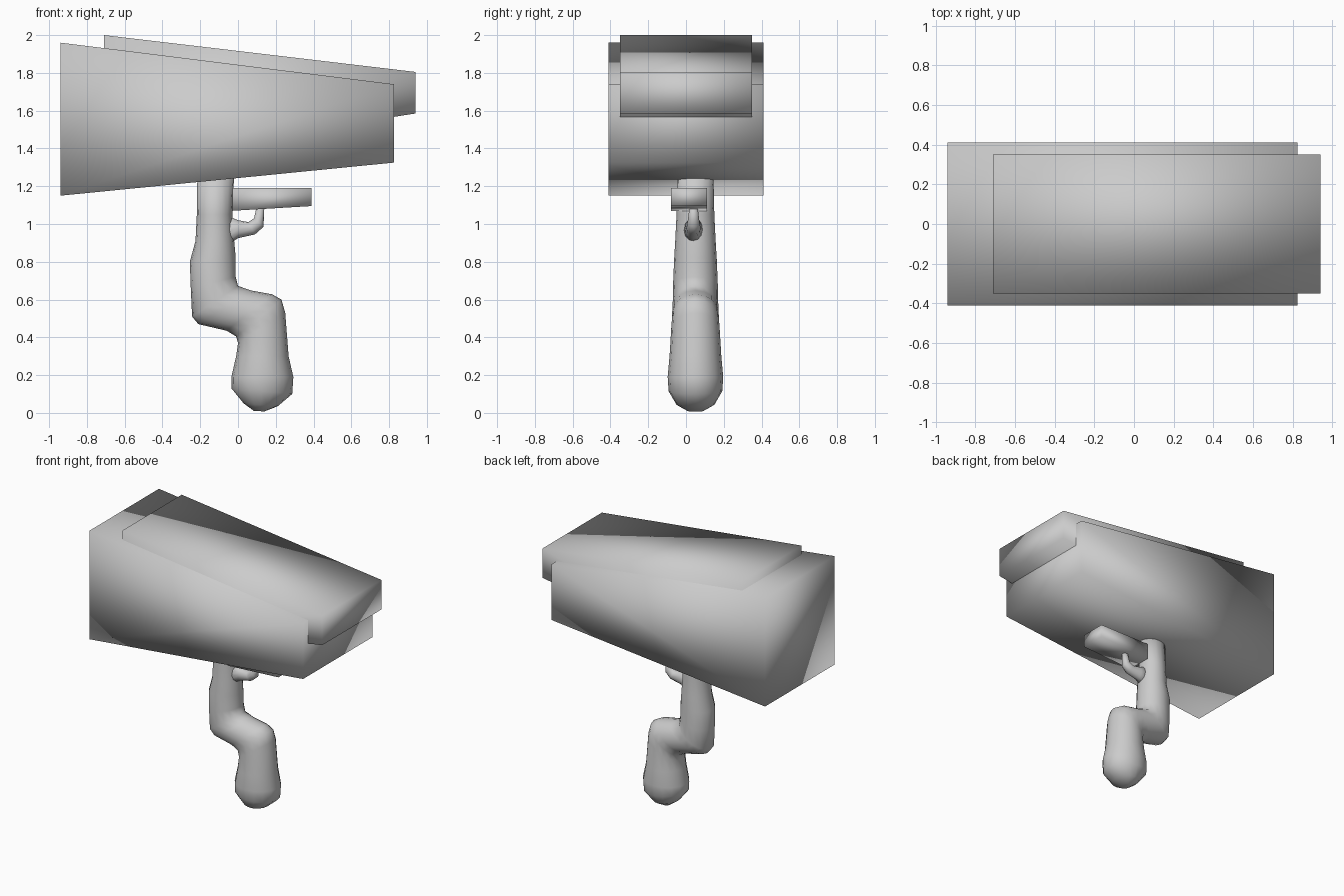
import bpy, bmesh, math
from mathutils import Vector

cube = bpy.data.objects.get("Cube")
if cube:
    bpy.data.objects.remove(cube, do_unlink=True)

GREY = (0.6, 0.6, 0.6, 1)
grey = bpy.data.materials.new("plain grey")
grey.use_nodes = True
grey.diffuse_color = GREY
grey.node_tree.nodes["Principled BSDF"].inputs["Base Color"].default_value = GREY


def finish(name, bm):
    """Turn a bmesh into a smooth grey object."""
    bmesh.ops.recalc_face_normals(bm, faces=bm.faces)
    for f in bm.faces:
        f.smooth = True
    mesh = bpy.data.meshes.new(name)
    bm.to_mesh(mesh)
    bm.free()
    mesh.materials.append(grey)
    ob = bpy.data.objects.new(name, mesh)
    bpy.context.collection.objects.link(ob)
    return ob


def slab(name, profile, y0, y1):
    """Extrude an xz profile from y0 to y1."""
    bm = bmesh.new()
    face = bm.faces.new([bm.verts.new((x, y0, z)) for x, z in profile])
    new = bmesh.ops.extrude_face_region(bm, geom=[face])["geom"]
    verts = [v for v in new if isinstance(v, bmesh.types.BMVert)]
    bmesh.ops.translate(bm, verts=verts, vec=(0, y1 - y0, 0))
    return finish(name, bm)


def loft(name, sections, y, sides=16):
    """Skin oval rings, each spanning two xz outline points with a half width."""
    bm = bmesh.new()
    rings = []
    for ax, az, bx, bz, width in sections:
        a, b = Vector((ax, y, az)), Vector((bx, y, bz))
        mid, half = (a + b) / 2, (b - a) / 2
        ring = []
        for i in range(sides):
            t = 2 * math.pi * i / sides
            ring.append(bm.verts.new(mid + half * math.cos(t)
                                     + Vector((0, width * math.sin(t), 0))))
        rings.append(ring)
    for r, s in zip(rings, rings[1:]):
        for i in range(sides):
            j = (i + 1) % sides
            bm.faces.new((r[i], r[j], s[j], s[i]))
    bm.faces.new(rings[0])
    bm.faces.new(rings[-1])
    return finish(name, bm)


# Tapered housing and the hood laid over it
slab("housing", [(-.94, 1.15), (.825, 1.325), (.825, 1.74), (-.94, 1.96)], -.41, .41)
slab("hood", [(-.71, 1.33), (.94, 1.585), (.94, 1.805), (-.71, 2)], -.35, .35)

# Small bar below the housing
slab("bar", [(-.03, 1.07), (.39, 1.095), (.39, 1.19), (-.03, 1.19)], -.08, .11)

# Cranked grip with a rounded bulb at the bottom
loft("grip", [
    (-.215, 1.27, -.02, 1.27, .095),
    (-.218, 1.05, -.03, 1.05, .1),
    (-.225, .91, -.02, .91, .107),
    (-.255, .8, -.012, .82, .113),
    (-.25, .66, -.012, .72, .118),
    (-.243, .51, 0, .672, .12),
    (-.21, .47, .07, .648, .122),
    (-.06, .435, .18, .628, .123),
    (-.01, .405, .23, .6, .124),
    (0, .37, .25, .53, .128),
    (-.01, .3, .268, .3, .137),
    (-.035, .19, .293, .19, .147),
    (-.035, .13, .287, .1, .142),
    (.03, .05, .21, .035, .1),
    (.085, .01, .14, .008, .04),
], .05)

# Hooked trigger between grip and bar
loft("trigger", [
    (-.07, .88, -.07, 1.05, .055),
    (0, .925, 0, 1.02, .042),
    (.09, .945, .055, 1.01, .038),
    (.135, .985, .085, 1.03, .032),
    (.14, 1.1, .1, 1.1, .02),
], .04, 12)
